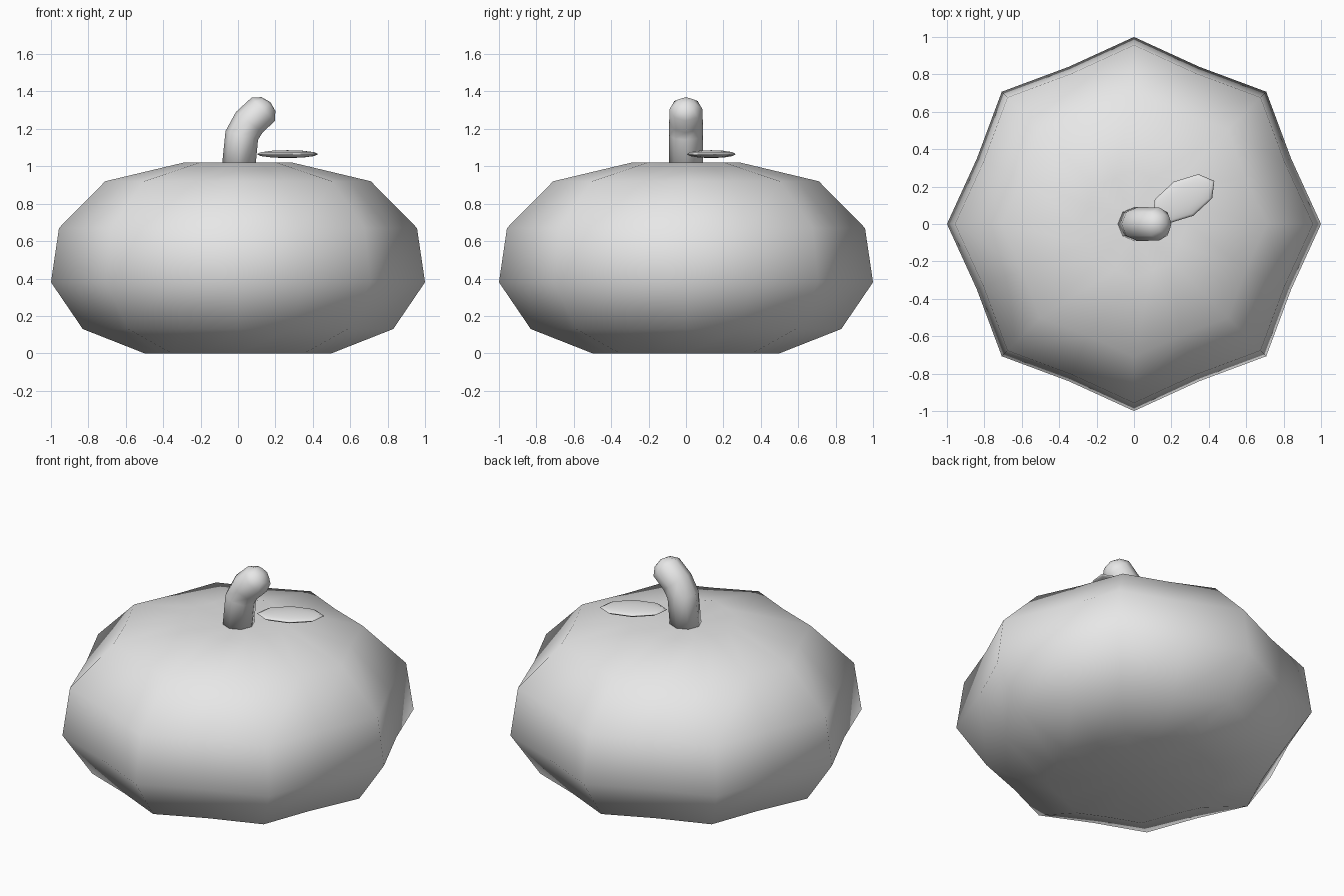
import bpy, bmesh
from math import sin, cos, pi, radians
from mathutils import Vector, Matrix

if "Cube" in bpy.data.objects:
    bpy.data.objects.remove(bpy.data.objects["Cube"])

GREY = (0.8, 0.8, 0.8, 1)
mat = bpy.data.materials.new("plain grey")
mat.use_nodes = True
mat.diffuse_color = GREY
mat.node_tree.nodes["Principled BSDF"].inputs["Base Color"].default_value = GREY


def loft(name, rings, start, end):
    """Skin closed rings of points from a start tip to an end tip."""
    bm = bmesh.new()
    loops = [[bm.verts.new(p) for p in ring] for ring in rings]
    first, last = bm.verts.new(start), bm.verts.new(end)
    n = len(loops[0])
    for i in range(n):
        j = (i + 1) % n
        bm.faces.new((first, loops[0][j], loops[0][i]))
        bm.faces.new((last, loops[-1][i], loops[-1][j]))
        for a, b in zip(loops, loops[1:]):
            bm.faces.new((a[i], a[j], b[j], b[i]))
    bmesh.ops.recalc_face_normals(bm, faces=bm.faces)
    mesh = bpy.data.meshes.new(name)
    bm.to_mesh(mesh)
    bm.free()
    mesh.materials.append(mat)
    mesh.shade_smooth()
    obj = bpy.data.objects.new(name, mesh)
    bpy.context.collection.objects.link(obj)
    return obj


# Ribbed body: eight ridges with shallow valleys between them
SIDES = 16
VALLEY = 0.91
profile = [(0.5, 0), (0.83, 0.13), (1, 0.38), (0.957, 0.67), (0.71, 0.92), (0.29, 1.02)]


def body_ring(radius, z):
    ring = []
    for i in range(SIDES):
        a = 2 * pi * i / SIDES
        r = radius * (VALLEY if i % 2 else 1)
        ring.append((r * cos(a), r * sin(a), z))
    return ring


loft("body", [body_ring(r, z) for r, z in profile], (0, 0, 0.03), (0, 0, 0.985))

# Bent stem: x, z, radius and lean of each ring
stem_path = [(0, 0.96, 0.09, 0), (0.02, 1.165, 0.09, 15), (0.06, 1.235, 0.09, 38),
             (0.135, 1.305, 0.088, 45), (0.163, 1.333, 0.052, 45)]


def stem_ring(x, z, radius, lean):
    turn = Matrix.Rotation(radians(lean), 3, 'Y')
    return [Vector((x, 0, z)) + turn @ Vector((radius * cos(a), radius * sin(a), 0))
            for a in (2 * pi * i / 8 for i in range(8))]


loft("stem", [stem_ring(*p) for p in stem_path], (0, 0, 0.96), (0.173, 0, 1.343))

# Leaf: a thin flattened ellipsoid beside the stem
bm = bmesh.new()
bmesh.ops.create_uvsphere(bm, u_segments=8, v_segments=6, radius=1)
leaf_mesh = bpy.data.meshes.new("leaf")
bm.to_mesh(leaf_mesh)
bm.free()
leaf_mesh.materials.append(mat)
leaf_mesh.shade_smooth()
leaf = bpy.data.objects.new("leaf", leaf_mesh)
leaf.location = (0.265, 0.135, 1.065)
leaf.rotation_euler.z = radians(30)
leaf.scale = (0.19, 0.105, 0.021)
bpy.context.collection.objects.link(leaf)
